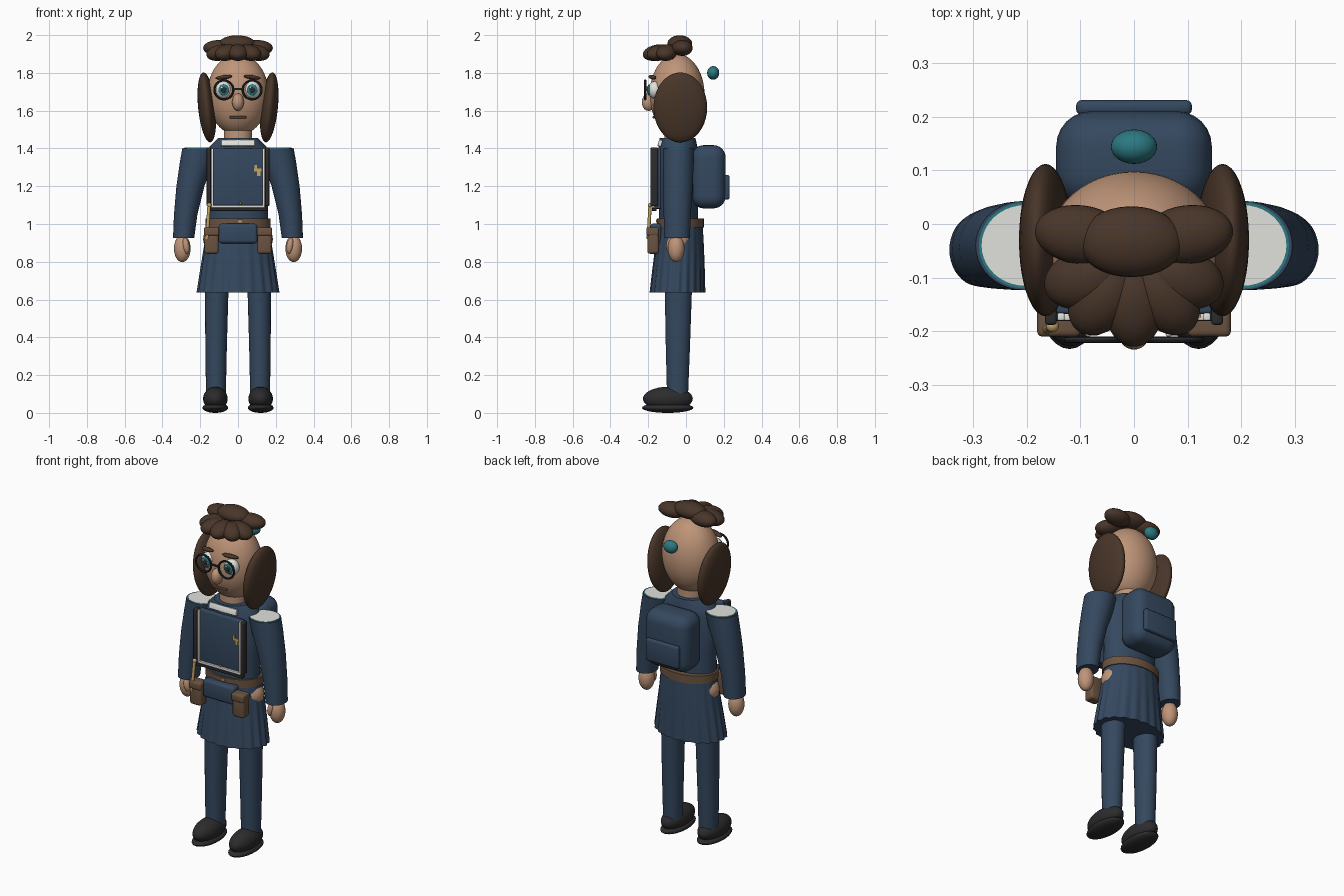
import bpy, bmesh, math
from mathutils import Matrix, Vector, Euler

old = bpy.data.objects.get("Cube")
if old:
    bpy.data.objects.remove(old, do_unlink=True)


def material(name, rgb):
    m = bpy.data.materials.new(name)
    m.use_nodes = True
    m.diffuse_color = (*rgb, 1)
    m.node_tree.nodes["Principled BSDF"].inputs["Base Color"].default_value = (*rgb, 1)
    return m


NAVY = material("navy cloth", (0.035, 0.065, 0.115))
SKIN = material("skin", (0.52, 0.30, 0.19))
HAIR = material("dark brown hair", (0.065, 0.036, 0.022))
TEAL = material("teal", (0.025, 0.19, 0.22))
WHITE = material("off white", (0.75, 0.75, 0.72))
BLACK = material("charcoal", (0.025, 0.025, 0.027))
LEATHER = material("leather brown", (0.15, 0.088, 0.052))
GOLD = material("gold", (0.55, 0.37, 0.12))


def finish(bm, name, mat, smooth=True):
    bmesh.ops.recalc_face_normals(bm, faces=bm.faces)
    me = bpy.data.meshes.new(name)
    bm.to_mesh(me)
    bm.free()
    me.materials.append(mat)
    ob = bpy.data.objects.new(name, me)
    bpy.context.collection.objects.link(ob)
    if smooth:
        bpy.ops.object.select_all(action='DESELECT')
        ob.select_set(True)
        bpy.context.view_layer.objects.active = ob
        bpy.ops.object.shade_smooth_by_angle(angle=math.radians(40))
    return ob


def placed(loc, size, rot):
    return Matrix.LocRotScale(Vector(loc), Euler(rot), Vector(size))


def ball(name, mat, loc, radii, rot=(0, 0, 0), seg=32):
    bm = bmesh.new()
    bmesh.ops.create_uvsphere(bm, u_segments=seg, v_segments=seg // 2, radius=1,
                              matrix=placed(loc, radii, rot))
    return finish(bm, name, mat)


def box(name, mat, loc, size, bevel=0, rot=(0, 0, 0), segs=3):
    bm = bmesh.new()
    bmesh.ops.create_cube(bm, size=1, matrix=placed(loc, size, rot))
    if bevel:
        bmesh.ops.bevel(bm, geom=bm.edges[:], offset=bevel, segments=segs,
                        profile=0.5, affect='EDGES')
    return finish(bm, name, mat)


def loft(name, mat, rings, seg=40, pleats=0):
    """Join elliptical rings (z, cx, cy, rx, ry, pleat depth) into a closed body."""
    bm = bmesh.new()
    loops = []
    for z, cx, cy, rx, ry, *depth in rings:
        loop = []
        for i in range(seg):
            a = math.tau * i / seg
            k = 1 + (depth[0] if depth else 0) * math.cos(pleats * a)
            loop.append(bm.verts.new((cx + rx * k * math.cos(a), cy + ry * k * math.sin(a), z)))
        loops.append(loop)
    for lo, hi in zip(loops, loops[1:]):
        for i in range(seg):
            j = (i + 1) % seg
            bm.faces.new((lo[i], lo[j], hi[j], hi[i]))
    bm.faces.new(loops[0])
    bm.faces.new(loops[-1])
    return finish(bm, name, mat)


def rod(name, mat, start, end, radius):
    a, b = Vector(start), Vector(end)
    bm = bmesh.new()
    turn = (b - a).to_track_quat('Z', 'Y').to_matrix().to_4x4()
    bmesh.ops.create_cone(bm, cap_ends=True, segments=12, radius1=radius, radius2=radius,
                          depth=(b - a).length, matrix=Matrix.Translation((a + b) / 2) @ turn)
    return finish(bm, name, mat)


def hoop(name, mat, loc, major, minor):
    bpy.ops.mesh.primitive_torus_add(location=loc, rotation=(math.pi / 2, 0, 0), major_radius=major,
                                     minor_radius=minor, major_segments=40, minor_segments=8)
    ob = bpy.context.object
    ob.name = name
    ob.data.materials.append(mat)
    bpy.ops.object.shade_smooth_by_angle()


# Head, neck and face
ball("head", SKIN, (0, -0.047, 1.685), (0.163, 0.145, 0.215), seg=48)
loft("neck", SKIN, [(1.40, 0, -0.045, 0.075, 0.07), (1.52, 0, -0.045, 0.075, 0.07)])
ball("nose", SKIN, (0, -0.198, 1.645), (0.031, 0.036, 0.046))
box("mouth", LEATHER, (0, -0.168, 1.565), (0.09, 0.02, 0.011), 0.004)
box("glasses_bridge", BLACK, (0, -0.215, 1.715), (0.05, 0.008, 0.009))

# Hair: front fan, crown lobes and bun
for i, deg in enumerate((-165, -128, -90, -52, -15)):
    a = math.radians(deg)
    ball(f"fringe_lobe_{i}", HAIR,
         (0.098 * math.cos(a), -0.085 + 0.07 * math.sin(a), 1.907),
         (0.075, 0.055, 0.042), (0, 0.2, a))
ball("crown_lobe_centre", HAIR, (-0.005, -0.033, 1.953), (0.098, 0.066, 0.046))
ball("hair_bauble", TEAL, (0, 0.144, 1.80), (0.043, 0.032, 0.036))

# Mirrored parts
for side, s in (("left", 1), ("right", -1)):
    ball(f"{side}_crown_lobe", HAIR, (s * 0.1, -0.02, 1.932), (0.085, 0.055, 0.042), (0, 0, s * 0.12))
    ball(f"{side}_side_hair", HAIR, (s * 0.165, -0.03, 1.617), (0.046, 0.142, 0.186), (0, s * 0.1, 0), 40)

    # Eyes, brows and glasses
    ex = s * 0.075
    ball(f"{side}_eye", WHITE, (ex, -0.165, 1.71), (0.043, 0.036, 0.046))
    ball(f"{side}_iris", TEAL, (ex, -0.196, 1.71), (0.028, 0.009, 0.03))
    ball(f"{side}_pupil", BLACK, (ex, -0.202, 1.71), (0.015, 0.006, 0.017), seg=20)
    ball(f"{side}_eye_glint", WHITE, (ex - 0.01, -0.206, 1.722), (0.006, 0.004, 0.006), seg=12)
    hoop(f"{side}_glasses_rim", BLACK, (ex, -0.216, 1.71), 0.05, 0.006)
    ball(f"{side}_eyebrow", HAIR, (ex, -0.178, 1.777), (0.047, 0.016, 0.011), (0, s * 0.12, s * 0.3))

    # Arm with open cuff, shoulder patch and hand
    loft(f"{side}_arm", NAVY, [
        (0.925, s * 0.288, -0.048, 0.056, 0.068), (1.05, s * 0.277, -0.046, 0.062, 0.072),
        (1.20, s * 0.252, -0.043, 0.074, 0.078), (1.32, s * 0.222, -0.041, 0.087, 0.082),
        (1.40, s * 0.205, -0.040, 0.09, 0.083)])
    loft(f"{side}_shoulder_trim", TEAL, [(z, s * 0.203, -0.04, 0.086, 0.08) for z in (1.399, 1.402)])
    loft(f"{side}_shoulder_patch", WHITE, [(z, s * 0.203, -0.04, 0.081, 0.075) for z in (1.4, 1.404)])
    ball(f"{side}_hand", SKIN, (s * 0.295, -0.052, 0.87), (0.044, 0.044, 0.072))
    ball(f"{side}_thumb", SKIN, (s * 0.275, -0.085, 0.885), (0.018, 0.02, 0.042), (0, s * 0.15, 0), 20)

    # Leg and shoe
    loft(f"{side}_leg", NAVY, [(0.07, s * 0.117, -0.045, 0.052, 0.055),
                               (0.35, s * 0.116, -0.043, 0.057, 0.064),
                               (0.70, s * 0.112, -0.04, 0.063, 0.073)])
    ball(f"{side}_shoe", BLACK, (s * 0.12, -0.096, 0.075), (0.065, 0.132, 0.063))
    ball(f"{side}_sole", BLACK, (s * 0.12, -0.097, 0.027), (0.068, 0.136, 0.027))

    # Harness strap, panel trim and belt pouch
    box(f"{side}_harness_strap", BLACK, (s * 0.155, -0.168, 1.25), (0.022, 0.04, 0.31), 0.006)
    box(f"{side}_panel_trim", WHITE, (s * 0.136, -0.173, 1.245), (0.013, 0.014, 0.31), 0.003)
    box(f"{side}_pouch", LEATHER, (s * 0.14, -0.174, 0.91), (0.076, 0.062, 0.135), 0.014)
    box(f"{side}_pouch_flap", LEATHER, (s * 0.14, -0.177, 0.96), (0.081, 0.066, 0.045), 0.01)

# Torso and collar
loft("torso", NAVY, [(0.98, 0, -0.04, 0.16, 0.103), (1.15, 0, -0.04, 0.158, 0.103),
                     (1.36, 0, -0.042, 0.172, 0.105), (1.41, 0, -0.043, 0.15, 0.103),
                     (1.455, 0, -0.045, 0.105, 0.095)])
box("collar", WHITE, (0, -0.137, 1.428), (0.18, 0.02, 0.035), 0.004, (-0.3, 0, 0))

# Front panel with trim and emblem
box("front_panel", NAVY, (0, -0.15, 1.24), (0.29, 0.035, 0.32), 0.006)
box("panel_lower_trim", WHITE, (0, -0.173, 1.093), (0.285, 0.014, 0.014), 0.003)
box("panel_lower_strap", BLACK, (0, -0.168, 1.077), (0.31, 0.025, 0.015), 0.003)
for i, (dx, dz, w, h) in enumerate(((0, 0, 0.04, 0.016), (0.005, -0.012, 0.018, 0.04), (-0.012, 0.014, 0.013, 0.025))):
    box(f"emblem_{i}", GOLD, (0.105 + dx, -0.17, 1.285 + dz), (w, 0.008, h))
ball("panel_stud", GOLD, (0.012, -0.181, 1.11), (0.006, 0.005, 0.008), seg=12)

# Pleated skirt, hips and belt
loft("skirt", NAVY, [(0.638, 0, -0.045, 0.214, 0.144, 0.025), (0.75, 0, -0.04, 0.198, 0.137, 0.02),
                     (0.88, 0, -0.034, 0.179, 0.128, 0.008), (1.0, 0, -0.03, 0.163, 0.118, 0)],
     seg=160, pleats=20)
ball("hips", SKIN, (0, -0.035, 0.92), (0.185, 0.1, 0.11))
loft("belt", LEATHER, [(z, 0, -0.03, 0.172, 0.124) for z in (0.982, 1.03)])
box("buckle", GOLD, (0.01, -0.156, 1.015), (0.022, 0.008, 0.016), 0.002)
box("waist_bag", NAVY, (0, -0.16, 0.95), (0.205, 0.06, 0.105), 0.016)

# Slender stick held at the belt
rod("stick", GOLD, (-0.165, -0.2, 0.92), (-0.153, -0.19, 1.10), 0.009)
ball("stick_tip", GOLD, (-0.152, -0.19, 1.10), (0.012, 0.012, 0.012), seg=16)

# Backpack
box("backpack", NAVY, (0, 0.12, 1.25), (0.29, 0.18, 0.335), 0.065, segs=6)
box("backpack_pocket", NAVY, (0, 0.217, 1.195), (0.216, 0.028, 0.13), 0.011)
